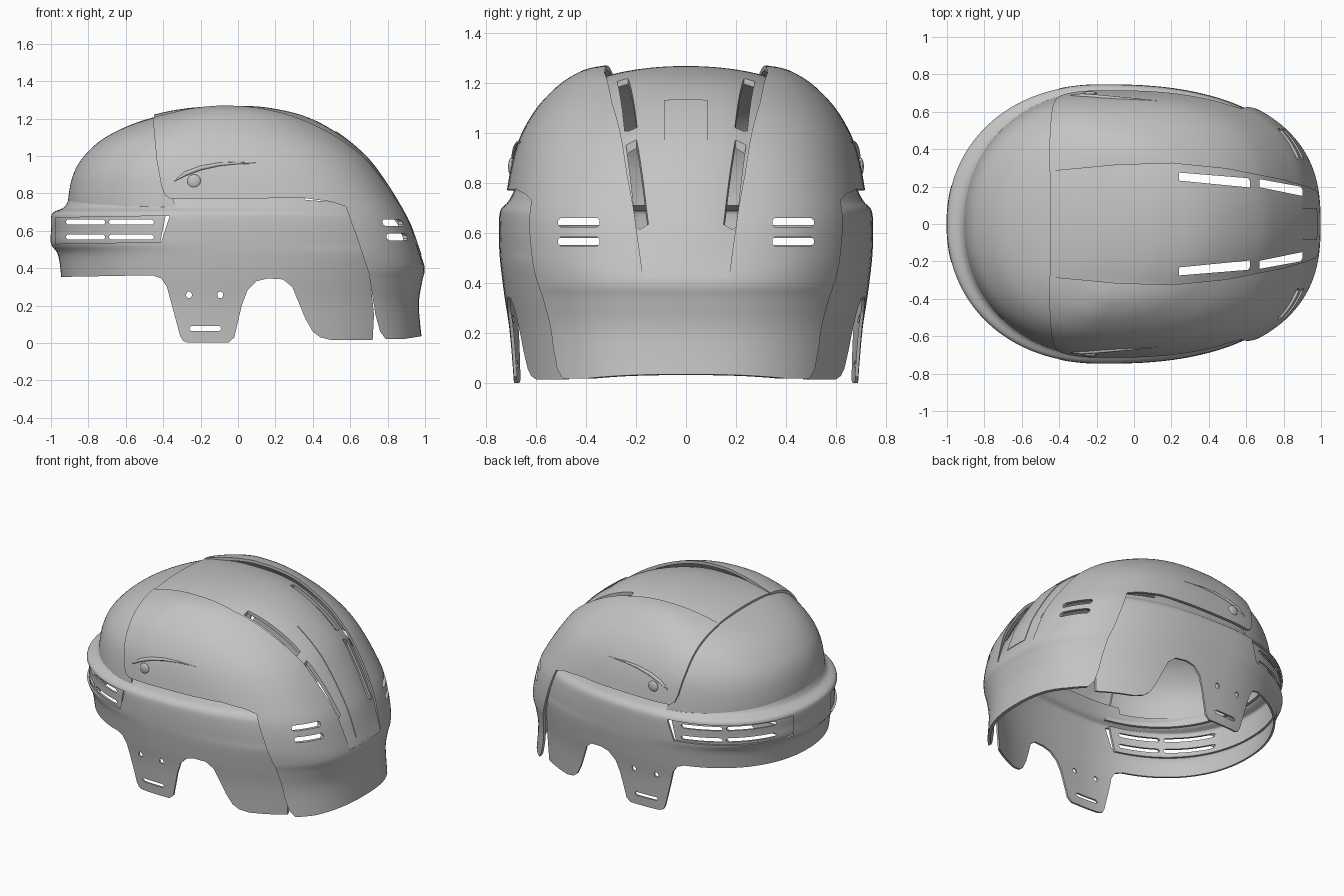
import bpy
import bmesh
import math
from mathutils import Vector
from mathutils.bvhtree import BVHTree

default_cube = bpy.data.objects.get("Cube")
if default_cube:
    bpy.data.objects.remove(default_cube, do_unlink=True)

material = bpy.data.materials.new("plain_grey")
material.use_nodes = True
GREY = (0.55, 0.55, 0.55, 1.0)
material.diffuse_color = GREY
material.node_tree.nodes["Principled BSDF"].inputs["Base Color"].default_value = GREY


def add_object(name, bm):
    mesh = bpy.data.meshes.new(name)
    bm.to_mesh(mesh)
    bm.free()
    obj = bpy.data.objects.new(name, mesh)
    bpy.context.collection.objects.link(obj)
    mesh.materials.append(material)
    return obj


def apply_modifiers(obj):
    depsgraph = bpy.context.evaluated_depsgraph_get()
    mesh = bpy.data.meshes.new_from_object(obj.evaluated_get(depsgraph))
    obj.modifiers.clear()
    obj.data = mesh


def smooth_rows(rows, steps):
    """Catmull-Rom resampling of the profile rows."""
    result = []
    last = len(rows) - 1
    for i in range(last):
        quad = [rows[max(i - 1, 0)], rows[i], rows[i + 1], rows[min(i + 2, last)]]
        for k in range(steps):
            t = k / steps
            result.append([b + t / 2 * (c - a + t * (2 * a - 5 * b + 4 * c - d
                           + t * (3 * (b - c) + d - a))) for a, b, c, d in zip(*quad)])
    return result + [list(rows[last])]


def loft(name, rows, thickness, inset=0.0, shape=None, steps=5, sides=144):
    """Egg-shaped rings (height, front x, back x, half width, back power) made into a thin shell."""
    bm = bmesh.new()
    rings = []
    for z, front, back, width, back_power in smooth_rows(rows, steps):
        if width < 0.01:
            tip = Vector((0, 0, z - inset))
            rings.append([bm.verts.new(shape(tip) if shape else tip)] * sides)
            continue
        front, back, width = front + inset, back - inset, width - inset
        centre = (front + back) / 2 - 0.2 * width
        ring = []
        for k in range(sides):
            angle = math.tau * k / sides
            c, s = math.cos(angle), math.sin(angle)
            reach, power = (back - centre, back_power) if c > 0 else (centre - front, 0.94)
            point = Vector((centre + math.copysign(abs(c) ** power, c) * reach,
                            math.copysign(abs(s) ** power, s) * width, z - inset * max(0, z - 0.7) * 2))
            ring.append(bm.verts.new(shape(point) if shape else point))
        rings.append(ring)
    for low, high in zip(rings, rings[1:]):
        for k in range(sides):
            n = (k + 1) % sides
            corners = [low[k], low[n], high[n], high[k]]
            bm.faces.new(corners[:3] if high[n] is high[k] else corners)
    obj = add_object(name, bm)
    solid = obj.modifiers.new("thickness", "SOLIDIFY")
    solid.thickness, solid.offset = thickness, -1
    apply_modifiers(obj)
    return obj


def cut(obj, points, axis, low=-2, high=2, keep=False):
    """Cut away a prism, or keep only what lies inside it."""
    place = {"x": lambda u, v: (low, u, v), "y": lambda u, v: (u, low, v),
             "z": lambda u, v: (u, v, low)}[axis]
    bm = bmesh.new()
    face = bm.faces.new([bm.verts.new(place(u, v)) for u, v in points])
    moved = bmesh.ops.extrude_face_region(bm, geom=[face])["geom"]
    offset = Vector([high - low if axis == a else 0 for a in "xyz"])
    bmesh.ops.translate(bm, vec=offset, verts=[v for v in moved if isinstance(v, bmesh.types.BMVert)])
    bmesh.ops.recalc_face_normals(bm, faces=bm.faces)
    cutter = add_object("cutter", bm)
    cutter.hide_render = True
    boolean = obj.modifiers.new("cut", "BOOLEAN")
    boolean.operation = "INTERSECT" if keep else "DIFFERENCE"
    boolean.solver = "EXACT"
    boolean.object = cutter
    apply_modifiers(obj)
    bpy.data.objects.remove(cutter, do_unlink=True)


def slot(u0, u1, v0, v1, chamfer=0.01):
    c = chamfer
    return [(u0 + c, v0), (u1 - c, v0), (u1, v0 + c), (u1, v1 - c),
            (u1 - c, v1), (u0 + c, v1), (u0, v1 - c), (u0, v0 + c)]


# Profiles of the crown and the lower band
CROWN = [(0, -.9, .985, .72, .8), (.2, -.91, .967, .73, .8), (.33, -.92, .985, .735, .79),
         (.4, -.92, .998, .735, .77), (.5, -.92, .97, .735, .72), (.65, -.92, .92, .73, .69),
         (.77, -.92, .855, .715, .69), (.9, -.895, .77, .69, .7), (1, -.84, .69, .655, .72),
         (1.1, -.735, .575, .595, .75), (1.18, -.58, .45, .52, .8), (1.23, -.42, .33, .45, .8),
         (1.26, -.27, .2, .375, .8), (1.273, -.12, .1, .25, .8), (1.275, 0, 0, 0, .8)]
BAND = [(-.02, -.93, .97, .685, .88), (.2, -.935, .97, .703, .86), (.35, -.945, .97, .725, .83),
        (.47, -.962, .965, .74, .8), (.53, -1, .96, .745, .8), (.6, -1, .95, .747, .8),
        (.67, -1, .93, .745, .8), (.7, -.985, .91, .735, .8), (.725, -.93, .89, .71, .8),
        (.77, -.905, .86, .685, .8), (.82, -.89, .8, .66, .8)]

# Edges of the sunken centre channel, seen from above
EDGE = [(-.47, .28), (-.1, .315), (.2, .325), (.5, .295), (.8, .235), (.92, .2), (1, .165), (1.1, .15)]


def channel_outline(grow=0.0):
    return [(x, -y - grow) for x, y in EDGE] + [(x, y + grow) for x, y in reversed(EDGE)]


def edge_width(x):
    for (x0, y0), (x1, y1) in zip(EDGE, EDGE[1:]):
        if x <= x1:
            return y0 + (y1 - y0) * max(0, (x - x0) / (x1 - x0))
    return EDGE[-1][1]


def sink_channel(p):
    depth = 0.042 * min(1, max(0, (p.z - 0.4) / 0.3)) * min(1, max(0, (p.x + 0.5) / 0.4))
    fall = depth * (0.2 + 0.8 * min(1, abs(p.y) / edge_width(p.x)) ** 2)
    return p - Vector((p.x * 0.6, 0, p.z)).normalized() * fall


# Rear crown shell, with its curved seam and cheek edge
REAR = [(-.455, 1.4), (-.455, 1.2), (-.435, .98), (-.41, .84), (-.39, .79), (-.36, .77), (.35, .775),
        (.5, .755), (.575, .73), (.63, .58), (.7, .37), (.735, .15), (.76, .06), (.79, .02),
        (.88, .02), (1.1, .055), (1.1, 1.4)]
rear_shell = loft("rear_shell", CROWN, 0.02)
cut(rear_shell, REAR, "y", keep=True)
cut(rear_shell, channel_outline(), "z", low=0.42)
for side in (-1, 1):
    for z in (.548, .624):
        y0, y1 = sorted((side * .345, side * .51))
        cut(rear_shell, slot(y0, y1, z, z + .036), "x", low=0.4)

# Sunken centre panel with long air slots
centre_panel = loft("centre_panel", CROWN, 0.022, shape=sink_channel)
cut(centre_panel, channel_outline(0.006), "z", low=0.4, keep=True)
cut(centre_panel, [(-.45, 0), (1.1, 0), (1.1, 1.4), (-.45, 1.4)], "y", keep=True)
for side in (-1, 1):
    for x0, x1, y0, y1 in ((.24, .62, .25, .22), (.67, .9, .215, .175)):
        cut(centre_panel, [(x0, side * (y0 - .018)), (x0, side * (y0 + .025)), (x1 - .01, side * (y1 + .025)),
                           (x1, side * (y1 + .01)), (x1, side * (y1 - .025))], "z", low=0.4)

# Raised strip down the back
back_strip = loft("back_strip", CROWN, 0.015, inset=-0.004, shape=sink_channel)
cut(back_strip, [(.52, -.085), (1.1, -.085), (1.1, .085), (.52, .085)], "z", low=0.47, keep=True)

# Front dome tucked under the rear shell
front_dome = loft("front_dome", CROWN, 0.018, inset=0.012)
cut(front_dome, [(-1.1, .71), (-.33, .71), (-.36, .82), (-.4, 1.4), (-1.1, 1.4)], "y", keep=True)

# Lower band with ear tab and rear cheek lobe
LOWER = [(-1.1, .35), (-.46, .362), (-.41, .345), (-.38, .3), (-.31, .04), (-.295, .012), (-.27, .002),
         (-.05, .002), (-.02, .03), (.02, .2), (.05, .28), (.1, .33), (.16, .345), (.24, .34), (.29, .3),
         (.36, .13), (.4, .06), (.44, .03), (.5, .015), (.72, .015), (.727, .15), (.705, .36),
         (.64, .56), (.585, .72), (.56, .75), (.36, .765), (.34, .8), (-.4, .8), (-.42, .765), (-1.1, .765)]
lower_band = loft("lower_band", BAND, 0.013)
cut(lower_band, LOWER, "y", keep=True)
cut(lower_band, [(-.975, .53), (-.41, .54), (-.365, .68), (-.975, .67)], "y")
cut(lower_band, slot(-.26, -.09, .065, .09), "y")
for x in (-.262, -.095):
    cut(lower_band, [(x + .016 * math.cos(k * math.tau / 12), .257 + .018 * math.sin(k * math.tau / 12))
                     for k in range(12)], "y")

# Recessed grille behind the front windows
vent_grille = loft("vent_grille", BAND, 0.013, inset=0.014)
cut(vent_grille, [(-1.1, .515), (-.42, .515), (-.385, .69), (-1.1, .69)], "y", keep=True)
for x0, x1 in ((-.92, -.71), (-.69, -.45)):
    for z in (.552, .632):
        cut(vent_grille, slot(x0, x1, z, z + .028), "y")

# Screws and tapered brow creases on both sides
probe = bmesh.new()
probe.from_mesh(rear_shell.data)
tree = BVHTree.FromBMesh(probe)
probe.free()


def on_side(x, z, side):
    hit = tree.ray_cast(Vector((x, side * 2, z)), Vector((0, -side, 0)))[0]
    return hit if hit else Vector((x, side * 0.7, z))


parts = [rear_shell, centre_panel, back_strip, front_dome, lower_band, vent_grille]
for side, label in ((-1, "right"), (1, "left")):
    bm = bmesh.new()
    bmesh.ops.create_uvsphere(bm, u_segments=20, v_segments=10, radius=0.036)
    bmesh.ops.scale(bm, vec=(1, 0.35, 1), verts=bm.verts)
    bmesh.ops.translate(bm, vec=on_side(-.235, .865, side), verts=bm.verts)
    parts.append(add_object("screw_" + label, bm))
    curve = bpy.data.curves.new("brow_crease", "CURVE")
    curve.dimensions = "3D"
    curve.bevel_depth = 0.012
    path = [(-.34, .865, .2), (-.28, .905, 1), (-.2, .935, 1), (-.1, .955, .8), (0, .962, .5), (.14, .96, .1)]
    spline = curve.splines.new("POLY")
    spline.points.add(len(path) - 1)
    for point, (x, z, radius) in zip(spline.points, path):
        point.co = (*on_side(x, z, side), 1)
        point.radius = radius
    crease = bpy.data.objects.new("brow_crease_" + label, curve)
    bpy.context.collection.objects.link(crease)
    curve.materials.append(material)

# Smooth shading with crisp edges
bpy.ops.object.select_all(action="DESELECT")
for obj in parts:
    obj.select_set(True)
bpy.context.view_layer.objects.active = rear_shell
bpy.ops.object.shade_smooth_by_angle(angle=math.radians(32))
